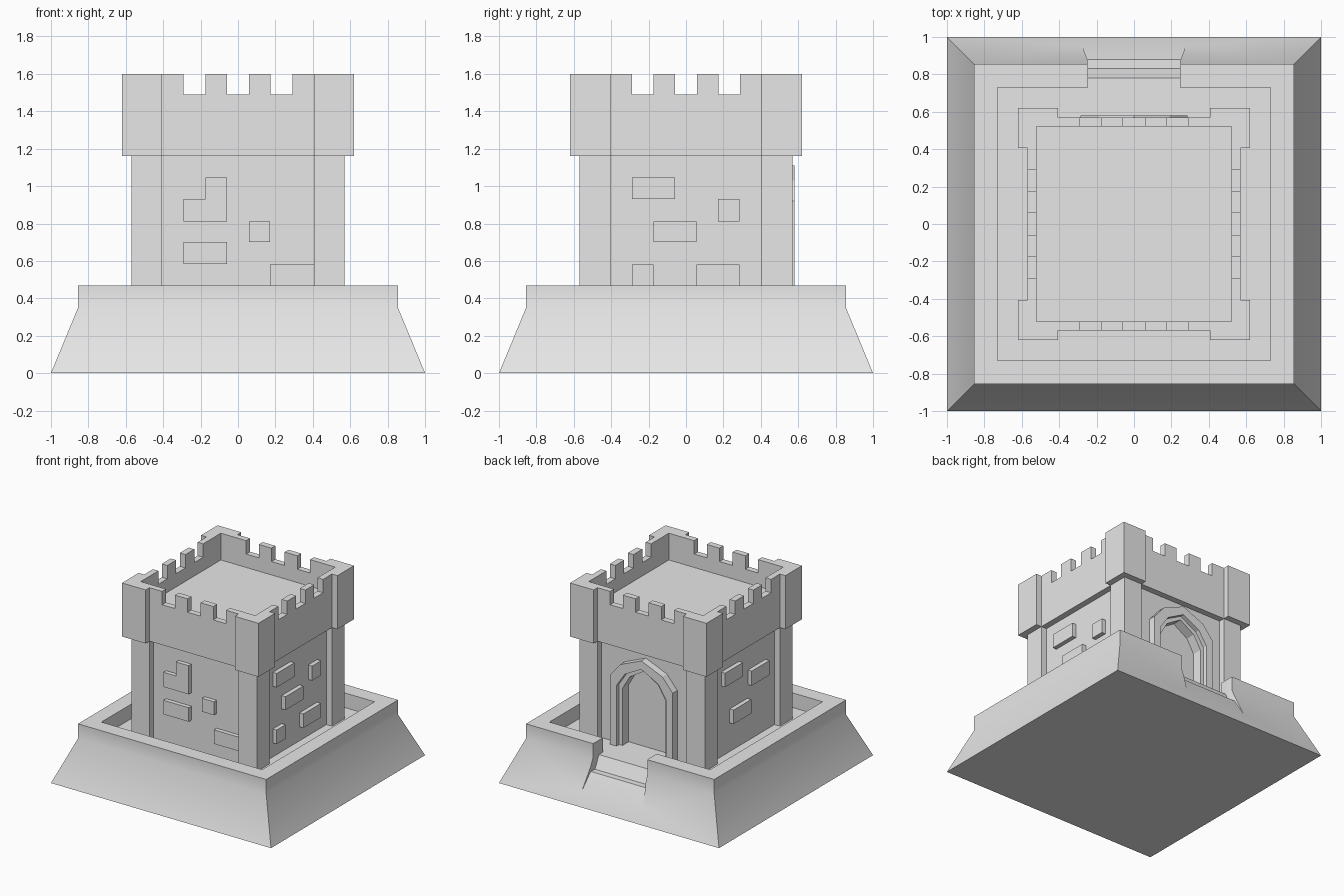
import bpy, bmesh
from math import pi
from mathutils import Matrix

cube = bpy.data.objects.get("Cube")
if cube:
    bpy.data.objects.remove(cube, do_unlink=True)

STONE = (0.8, 0.8, 0.8, 1)
stone = bpy.data.materials.new("pale_stone")
stone.use_nodes = True
stone.diffuse_color = STONE
stone.node_tree.nodes["Principled BSDF"].inputs["Base Color"].default_value = STONE

# Main levels and half widths
FLOOR, RIM, LEDGE, ROOF, NOTCH, TOP = 0.35, 0.47, 1.16, 1.38, 1.49, 1.6
WALL, PIER, CORNER, POST = 0.52, 0.57, 0.62, 0.405


def loft(name, rings):
    """Closed solid skinned through rings of equal point count."""
    bm = bmesh.new()
    loops = [[bm.verts.new(p) for p in ring] for ring in rings]
    for a, b in zip(loops, loops[1:]):
        for i in range(len(a)):
            j = (i + 1) % len(a)
            bm.faces.new((a[i], a[j], b[j], b[i]))
    bm.faces.new(loops[0])
    bm.faces.new(loops[-1])
    bmesh.ops.recalc_face_normals(bm, faces=bm.faces)
    mesh = bpy.data.meshes.new(name)
    bm.to_mesh(mesh)
    bm.free()
    mesh.materials.append(stone)
    obj = bpy.data.objects.new(name, mesh)
    bpy.context.collection.objects.link(obj)
    return obj


def square(h, z):
    return [(-h, -h, z), (h, -h, z), (h, h, z), (-h, h, z)]


def relief(name, profile, d0, d1, side):
    """Wall-facing profile extruded outward; sides run front, +x, back, -x."""
    obj = loft(name, [[(u, -d, z) for u, z in profile] for d in (d0, d1)])
    obj.data.transform(Matrix.Rotation(side * pi / 2, 4, "Z"))
    return obj


def column(name, plan, z0, z1, side):
    obj = loft(name, [[(x, y, z) for x, y in plan] for z in (z0, z1)])
    obj.data.transform(Matrix.Rotation(side * pi / 2, 4, "Z"))
    return obj


def rect(u0, u1, z0, z1):
    return [(u0, z0), (u1, z0), (u1, z1), (u0, z1)]


def cut(obj, cutter):
    cutter.hide_render = True
    mod = obj.modifiers.new("cut", "BOOLEAN")
    mod.operation, mod.solver, mod.object = "DIFFERENCE", "EXACT", cutter
    bpy.context.view_layer.objects.active = obj
    bpy.ops.object.modifier_apply(modifier=mod.name)
    bpy.data.objects.remove(cutter, do_unlink=True)


# Sloped base with a sunken courtyard
base = loft("base", [square(1, 0), square(0.855, FLOOR), square(0.855, RIM),
                     square(0.73, RIM), square(0.73, FLOOR)])

# Stairway cut through the back of the base: y, step height, half width
steps = [(0.7, 0.352, 0.245), (0.78, 0.352, 0.245), (0.83, 0.25, 0.245),
         (0.88, 0.25, 0.25), (0.96, 0.1, 0.28), (0.99, 0.1, 0.29)]
cut(base, loft("stair_cutter", [[(-w, y, z), (w, y, z), (w, y, 0.7), (-w, y, 0.7)]
                                for y, z, w in steps]))
bpy.ops.object.select_all(action="DESELECT")
base.select_set(True)
bpy.context.view_layer.objects.active = base
bpy.ops.object.shade_smooth_by_angle()


# Tower body with the doorway recess
def arch(w, top):
    half = [(w, FLOOR), (w, top - 0.19), (w * 0.67, top - 0.08)]
    return half + [(0, top)] + [(-u, z) for u, z in reversed(half)]


body = loft("tower_body", [square(WALL, FLOOR), square(WALL, ROOF)])
cut(body, relief("door_cutter", arch(0.195, 1.01), 0.465, 0.7, 2))

# Stepped door surround
edges = [arch(0.285, 1.11), arch(0.225, 1.04), arch(0.195, 1.01)]
relief("door_frame_outer", edges[0] + edges[1][::-1], 0.5, 0.58, 2)
relief("door_frame_inner", edges[1] + edges[2][::-1], 0.5, 0.545, 2)


# Corner piers, corner turrets and crenellated parapets
def corner_plan(out):
    return [(POST, out), (out, out), (out, POST), (WALL, POST), (WALL, WALL), (POST, WALL)]


gaps = [(-0.29, -0.175), (-0.06, 0.06), (0.175, 0.29)]
parapet = [(POST, LEDGE), (-POST, LEDGE), (-POST, TOP)]
for a, b in gaps:
    parapet += [(a, TOP), (a, NOTCH), (b, NOTCH), (b, TOP)]
parapet.append((POST, TOP))

for side in range(4):
    column("corner_pier", corner_plan(PIER), FLOOR, LEDGE, side)
    column("corner_turret", corner_plan(CORNER), LEDGE, TOP, side)
    relief("parapet", parapet, WALL, PIER, side)

# Raised stones: side, u range, z range
stones = [(0, 0.06, 0.17, 0.7, 0.81), (0, -0.29, -0.06, 0.585, 0.7),
          (0, 0.17, POST, 0.465, 0.58),
          (1, -0.29, -0.06, 0.93, 1.045), (1, 0.17, 0.285, 0.81, 0.93),
          (1, -0.175, 0.055, 0.7, 0.81), (1, -0.29, -0.175, 0.465, 0.58),
          (1, 0.055, 0.285, 0.465, 0.58),
          (3, -0.285, -0.055, 0.93, 1.045), (3, 0.06, 0.29, 0.81, 0.93),
          (3, -0.175, 0.055, 0.585, 0.7)]
for side, *box in stones:
    relief("raised_stone", rect(*box), WALL, WALL + 0.035, side)
relief("raised_corner_stone", [(-0.29, 0.81), (-0.06, 0.81), (-0.06, 1.045),
                               (-0.175, 1.045), (-0.175, 0.93), (-0.29, 0.93)],
       WALL, WALL + 0.035, 0)
